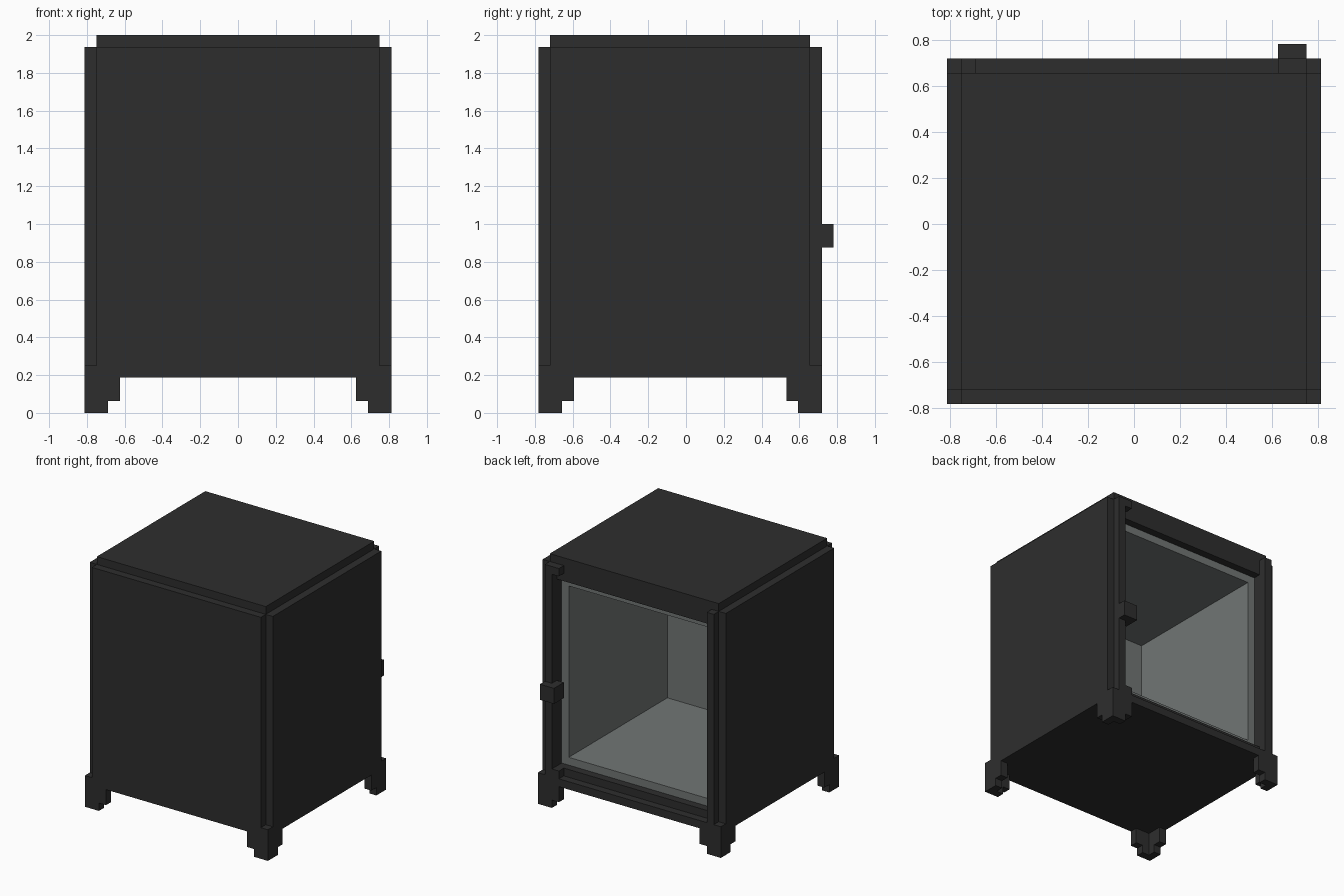
import bpy
import bmesh

U = 1 / 16  # grid unit: all sizes below are in sixteenths

cube = bpy.data.objects.get("Cube")
if cube:
    bpy.data.objects.remove(cube, do_unlink=True)


def material(name, color):
    m = bpy.data.materials.new(name)
    m.use_nodes = True
    m.diffuse_color = color
    m.node_tree.nodes["Principled BSDF"].inputs["Base Color"].default_value = color
    return m


IRON = material("dark iron", (0.027, 0.027, 0.027, 1))
LINING = material("grey lining", (0.165, 0.18, 0.176, 1))


def blocks(name, mat, *boxes):
    """One object from boxes given as (x range, y range, z range)."""
    bm = bmesh.new()
    for box in boxes:
        verts = bmesh.ops.create_cube(bm, size=1)["verts"]
        for v in verts:
            for i, ends in enumerate(box):
                lo, hi = sorted(ends)
                v.co[i] = (hi if v.co[i] > 0 else lo) * U
    mesh = bpy.data.meshes.new(name)
    bm.to_mesh(mesh)
    bm.free()
    mesh.materials.append(mat)
    obj = bpy.data.objects.new(name, mesh)
    bpy.context.collection.objects.link(obj)
    return obj


FRONT, BACK = -12.5, 11.5   # outer planes of the case
BODY = (FRONT + 1, BACK - 1)
REAR = (BACK - 1, BACK)     # layer of the rear trim

# Case
blocks("front_panel", IRON, ((-12, 12), (FRONT, FRONT + 1), (3, 31)))
blocks("floor", IRON, ((-11, 11), BODY, (3, 5)))
blocks("lintel", IRON, ((-11, 11), BODY, (29, 31)))
blocks("top_plate", IRON, ((-12, 12), BODY, (31, 32)))
blocks("rear_sill", IRON, ((-12, 12), REAR, (3, 4)))
for side, s in (("left", 1), ("right", -1)):
    blocks(side + "_panel", IRON, ((s * 11, s * 13), BODY, (3, 31)))
    # Stepped corner legs: a post with an arm and toe along each wall
    for end, y, d in (("front", FRONT, 1), ("back", BACK, -1)):
        px, py = (s * 12, s * 13), (y, y + d)
        blocks(f"{end}_{side}_leg", IRON,
               (px, py, (0, 4)),
               ((s * 10, s * 12), py, (1, 3)),
               ((s * 11, s * 12), py, (0, 1)),
               (px, (y + d, y + 3 * d), (1, 3)),
               (px, (y + d, y + 2 * d), (0, 1)))

# Rear trim: hinge bar, bracket and latch
blocks("hinge_bar", IRON, ((-12, -11), REAR, (4, 31)))
blocks("latch_bracket", IRON,
       ((11, 12), REAR, (4, 31)),
       ((10, 11), REAR, (30, 31)),
       ((10, 11), REAR, (4, 5)))
blocks("latch", IRON,
       ((10, 12), (BACK, BACK + 1), (14, 16)),
       ((10, 11), REAR, (14, 16)))

# Lining: a box open at the back, thickened outwards
lining = blocks("lining", LINING, ((-10, 10), (-10.5, 9.5), (6, 28)))
bm = bmesh.new()
bm.from_mesh(lining.data)
bmesh.ops.delete(bm, geom=[f for f in bm.faces if f.normal.y > 0.5],
                 context="FACES_ONLY")
bm.to_mesh(lining.data)
bm.free()
shell = lining.modifiers.new("thickness", "SOLIDIFY")
shell.thickness = U
shell.offset = 1
shell.use_even_offset = True
